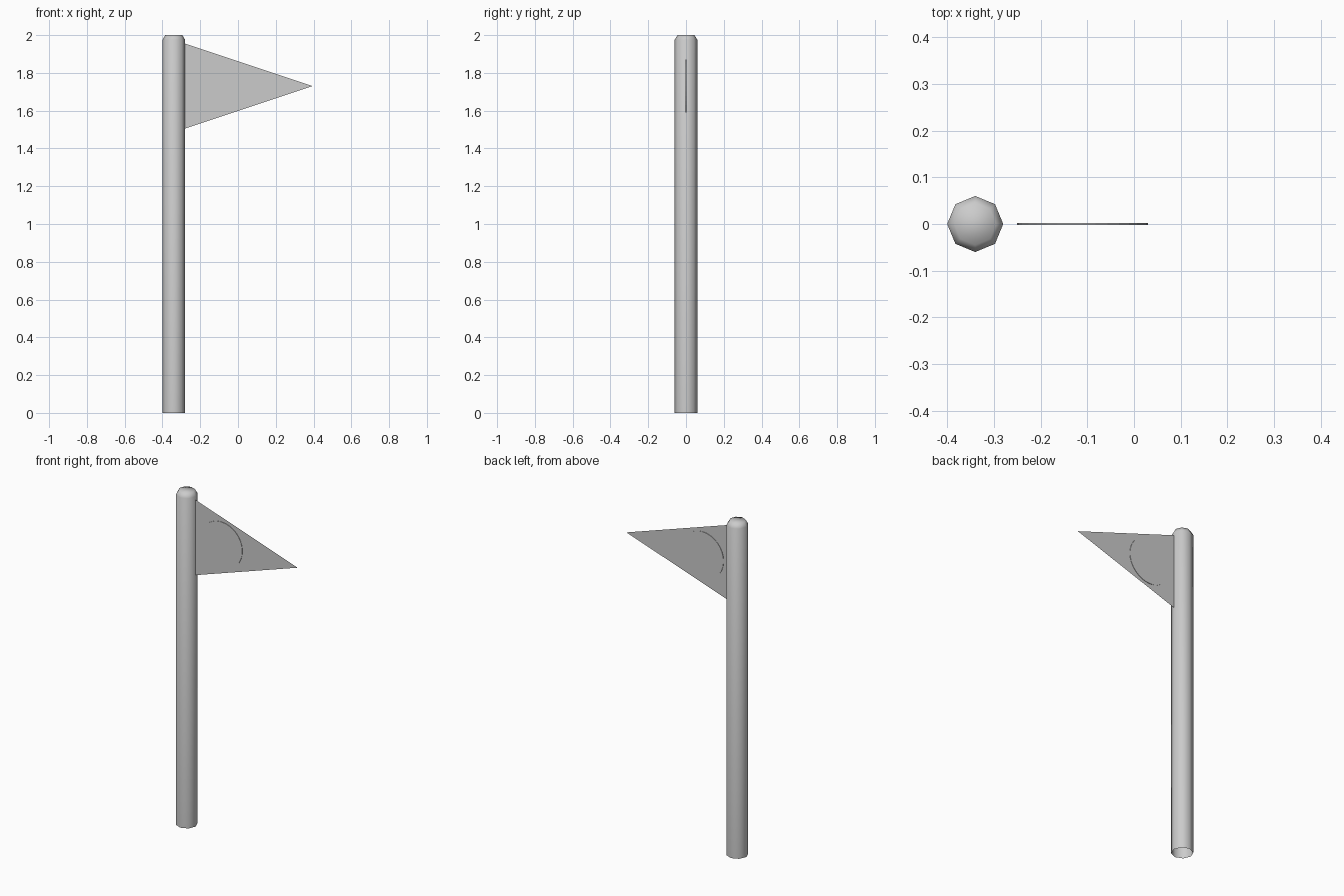
import bpy, bmesh, math

cube = bpy.data.objects.get("Cube")
if cube:
    bpy.data.objects.remove(cube, do_unlink=True)

grey = bpy.data.materials.new("light_grey")
grey.use_nodes = True
colour = (0.6, 0.6, 0.6, 1)
grey.diffuse_color = colour
grey.node_tree.nodes["Principled BSDF"].inputs["Base Color"].default_value = colour

POLE_X = -0.34
FLAG_Z = 1.73


def make_object(name, bm, smooth=False):
    mesh = bpy.data.meshes.new(name)
    for face in bm.faces:
        face.smooth = smooth
    bm.to_mesh(mesh)
    bm.free()
    mesh.materials.append(grey)
    obj = bpy.data.objects.new(name, mesh)
    bpy.context.collection.objects.link(obj)
    return obj


# Eight-sided pole, open at the foot, with a chamfered smooth tip
bm = bmesh.new()
rings = []
for radius, z in [(0.06, 0), (0.06, 1.975), (0.045, 2)]:
    angles = [i * math.tau / 8 for i in range(8)]
    rings.append([bm.verts.new((POLE_X + radius * math.cos(a), radius * math.sin(a), z))
                  for a in angles])
for low, high in zip(rings, rings[1:]):
    for i in range(8):
        j = (i + 1) % 8
        bm.faces.new((low[i], low[j], high[j], high[i]))
bm.faces.new(rings[-1])
make_object("pole", bm, smooth=True)

# Flat triangular pennant
bm = bmesh.new()
corners = [(-0.28, FLAG_Z - 0.225), (0.395, FLAG_Z), (-0.28, FLAG_Z + 0.225)]
bm.faces.new([bm.verts.new((x, 0, z)) for x, z in corners])
make_object("pennant", bm)

# Plain round patch, slightly proud of both sides of the pennant
bm = bmesh.new()
bmesh.ops.create_cone(bm, cap_ends=True, segments=32, radius1=0.14, radius2=0.14, depth=0.005)
patch = make_object("round_patch", bm)
patch.rotation_euler.x = math.pi / 2
patch.location = (-0.11, 0, FLAG_Z)
